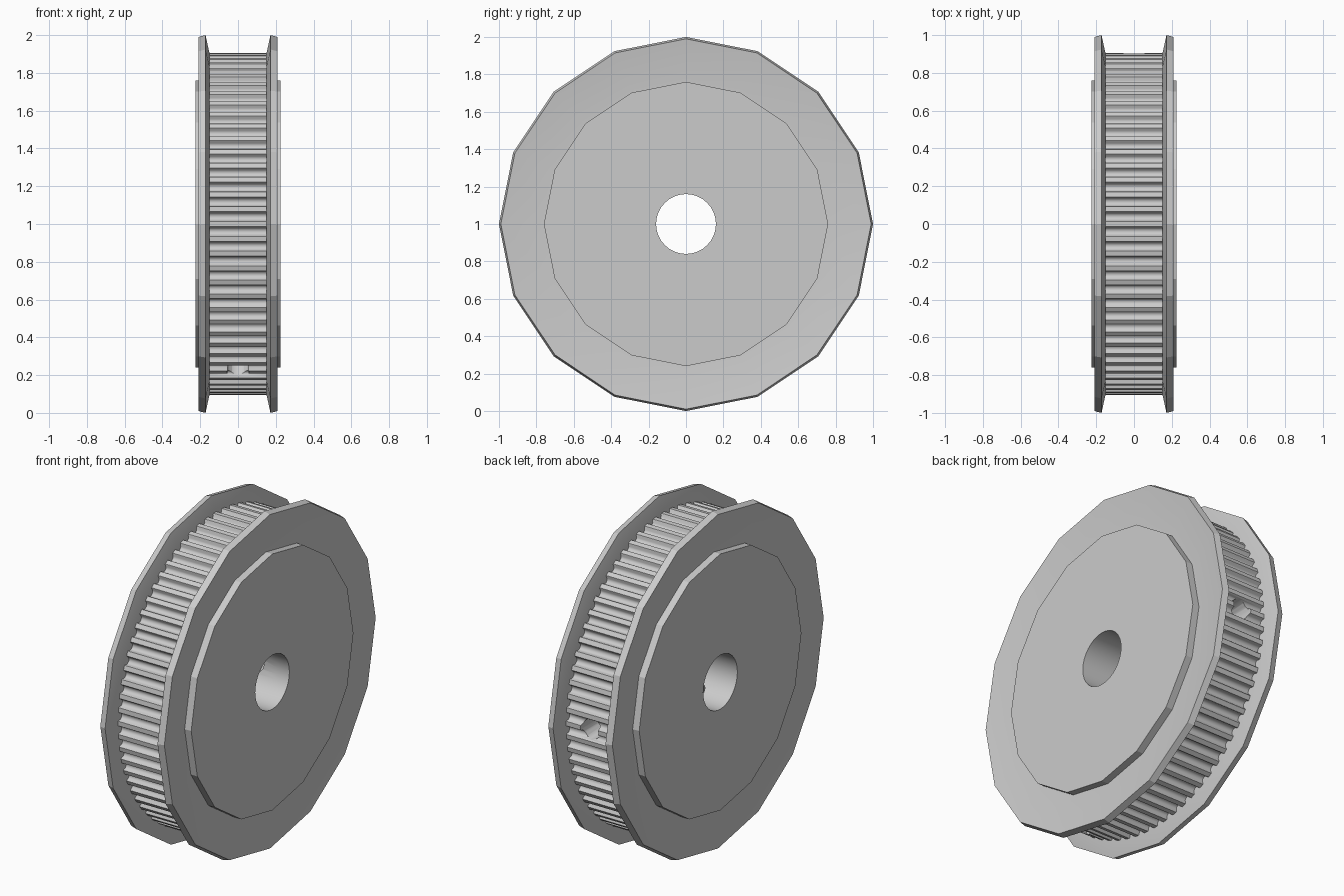
import bpy, bmesh, math
from mathutils import Vector

if "Cube" in bpy.data.objects:
    bpy.data.objects.remove(bpy.data.objects["Cube"])

CZ = 1.0          # axle height, axle runs along x
TEETH = 72
TIP_R, GROOVE_R = 0.906, 0.023

metal = bpy.data.materials.new("plain grey metal")
metal.diffuse_color = (0.6, 0.6, 0.6, 1)
metal.use_nodes = True
metal.node_tree.nodes["Principled BSDF"].inputs["Base Color"].default_value = metal.diffuse_color


def make_object(name, bm):
    bmesh.ops.recalc_face_normals(bm, faces=bm.faces[:])
    mesh = bpy.data.meshes.new(name)
    bm.to_mesh(mesh)
    bm.free()
    mesh.materials.append(metal)
    obj = bpy.data.objects.new(name, mesh)
    obj.location.z = CZ
    bpy.context.collection.objects.link(obj)
    return obj


def extrude_outline(name, outline, x0, x1):
    """Solid prism along x from a list of (y, z) points."""
    bm = bmesh.new()
    ends = [[bm.verts.new((x, y, z)) for y, z in outline] for x in (x0, x1)]
    bm.faces.new(ends[0])
    bm.faces.new(ends[1])
    n = len(outline)
    for i in range(n):
        j = (i + 1) % n
        bm.faces.new((ends[0][i], ends[0][j], ends[1][j], ends[1][i]))
    return make_object(name, bm)


def lathe(name, profile, sides):
    """Revolve a closed (x, radius) profile around the axle."""
    bm = bmesh.new()
    rings = []
    for i in range(sides):
        a = math.tau * i / sides
        rings.append([bm.verts.new((x, r * math.cos(a), r * math.sin(a))) for x, r in profile])
    n = len(profile)
    for i in range(sides):
        p, q = rings[i], rings[(i + 1) % sides]
        for k in range(n):
            m = (k + 1) % n
            bm.faces.new((p[k], p[m], q[m], q[k]))
    return make_object(name, bm)


def circle(radius, sides):
    return [(radius * math.cos(math.tau * i / sides), radius * math.sin(math.tau * i / sides))
            for i in range(sides)]


def cut(obj, cutter):
    mod = obj.modifiers.new("cut", 'BOOLEAN')
    mod.operation = 'DIFFERENCE'
    mod.solver = 'EXACT'
    mod.object = cutter
    bpy.context.view_layer.objects.active = obj
    bpy.ops.object.modifier_apply(modifier=mod.name)


def smooth(obj, degrees):
    bpy.ops.object.select_all(action='DESELECT')
    obj.select_set(True)
    bpy.context.view_layer.objects.active = obj
    bpy.ops.object.shade_smooth_by_angle(angle=math.radians(degrees))


# Toothed belt drum: rounded grooves between flat tooth tips
outline = []
for t in range(TEETH):
    mid = math.tau * (t + 0.5) / TEETH
    groove = [(TIP_R, -0.026), (TIP_R - 0.004, -GROOVE_R)]
    for s in range(1, 6):
        b = math.pi * s / 6
        groove.append((TIP_R - 0.007 - GROOVE_R * math.sin(b), -GROOVE_R * math.cos(b)))
    groove += [(TIP_R - 0.004, GROOVE_R), (TIP_R, 0.026)]
    for r, side in groove:
        a = mid + side / TIP_R
        outline.append((r * math.cos(a), r * math.sin(a)))
drum = extrude_outline("toothed_drum", outline, -0.152, 0.152)

# Cutters: axle bore and two set screw holes 120 degrees apart
bore = extrude_outline("bore_cutter", circle(0.16, 32), -0.4, 0.4)
cutters = [bore]
for angle in (0, -120):
    a = math.radians(angle)
    d = Vector((0, math.cos(a), math.sin(a)))
    bpy.ops.mesh.primitive_cylinder_add(vertices=12, radius=0.06, depth=1.1,
                                        location=d * 0.55 + Vector((0, 0, CZ)))
    hole = bpy.context.object
    hole.name = "screw_hole_cutter"
    hole.rotation_euler = d.to_track_quat('Z', 'X').to_euler()
    cutters.append(hole)
bpy.context.view_layer.update()
for c in cutters:
    cut(drum, c)
smooth(drum, 35)

# Flared flange and raised hub face on each side
for name, s in (("left", -1), ("right", 1)):
    flange = lathe(name + "_flange", [(s * 0.15, 0.72), (s * 0.15, 0.9), (s * 0.172, 1.0),
                                      (s * 0.21, 0.99), (s * 0.182, 0.78), (s * 0.182, 0.72)], 16)
    smooth(flange, 15)
    hub = extrude_outline(name + "_hub", circle(0.76, 16), s * 0.15, s * 0.225)
    cut(hub, bore)
    smooth(hub, 15)

for c in cutters:
    bpy.data.objects.remove(c)
